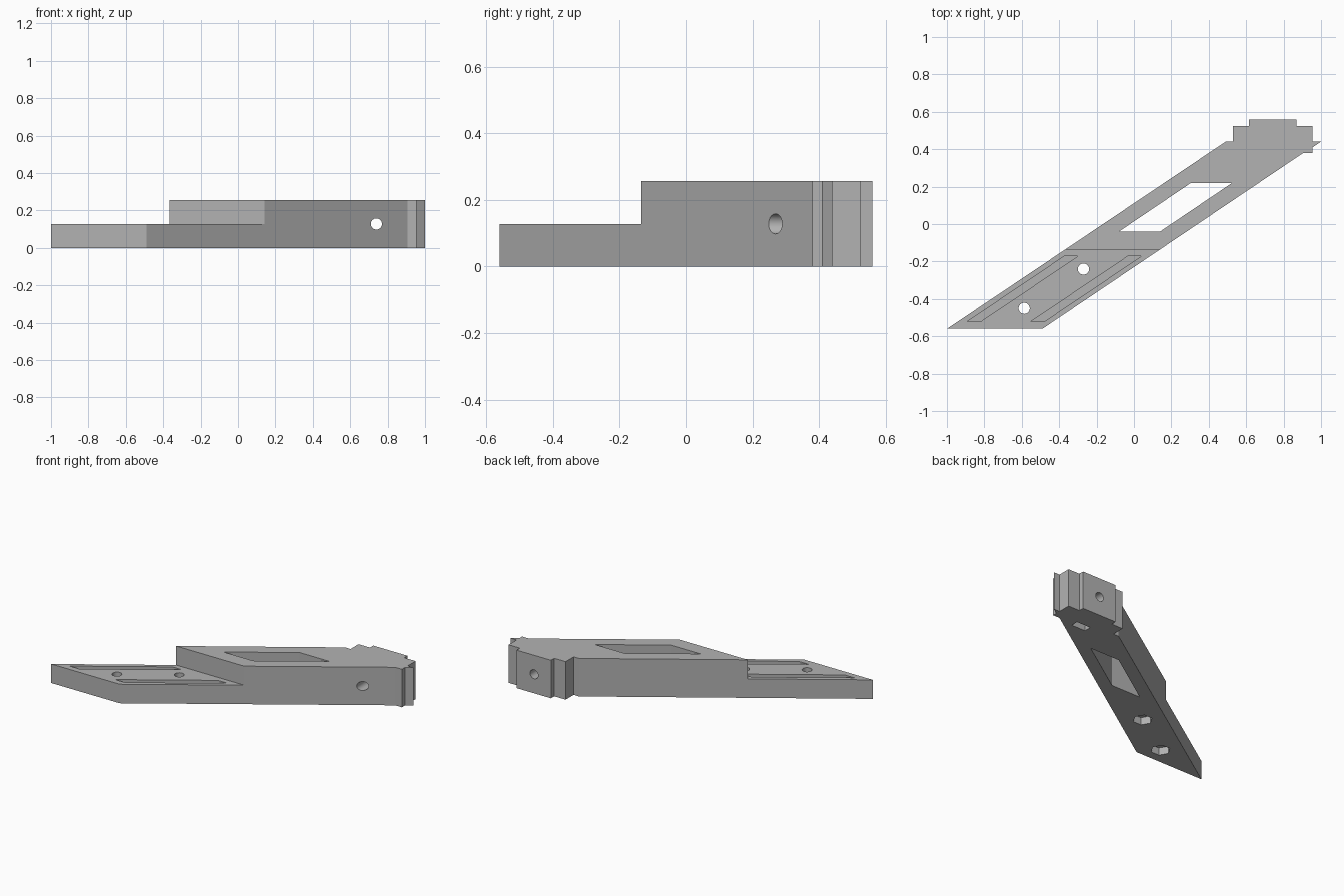
import bpy, bmesh, math
from mathutils import Matrix

if "Cube" in bpy.data.objects:
    bpy.data.objects.remove(bpy.data.objects["Cube"])

grey = bpy.data.materials.new("plain grey")
grey.use_nodes = True
colour = (0.45, 0.45, 0.45, 1)
grey.diffuse_color = colour
grey.node_tree.nodes["Principled BSDF"].inputs["Base Color"].default_value = colour


def prism(name, points, z0, z1):
    """Extrude a plan outline from z0 to z1."""
    bm = bmesh.new()
    face = bm.faces.new([bm.verts.new((x, y, z0)) for x, y in points])
    grown = bmesh.ops.extrude_face_region(bm, geom=[face])
    top = [v for v in grown["geom"] if isinstance(v, bmesh.types.BMVert)]
    bmesh.ops.translate(bm, verts=top, vec=(0, 0, z1 - z0))
    bmesh.ops.recalc_face_normals(bm, faces=bm.faces)
    mesh = bpy.data.meshes.new(name)
    bm.to_mesh(mesh)
    bm.free()
    obj = bpy.data.objects.new(name, mesh)
    bpy.context.collection.objects.link(obj)
    mesh.materials.append(grey)
    return obj


def ring(x, y, radius, sides):
    turns = [math.tau * i / sides for i in range(sides)]
    return [(x + radius * math.cos(a), y + radius * math.sin(a)) for a in turns]


def box(x0, x1, y0, y1):
    return [(x0, y0), (x1, y0), (x1, y1), (x0, y1)]


def slanted(x, width, y0, y1, run):
    """Parallelogram leaning the same way as the arm."""
    return [(x, y0), (x + width, y0), (x + width + run, y1), (x + run, y1)]


HEIGHT, STEP = 0.256, 0.128

# Slanted arm with the stepped head at its far end
arm = prism("slanted_arm", [
    (-1, -0.56), (-0.49, -0.56), (0.905, 0.38), (0.955, 0.38), (0.955, 0.41),
    (1, 0.44), (0.955, 0.44), (0.955, 0.525), (0.87, 0.525), (0.87, 0.56),
    (0.615, 0.56), (0.615, 0.525), (0.53, 0.525), (0.53, 0.44), (0.49, 0.44)],
    0, HEIGHT)

# Lowered front portion, window and two shallow grooves
cutters = [
    prism("step_cutter", box(-1.2, 0.4, -0.7, -0.135), STEP, 0.4),
    prism("window_cutter", slanted(-0.08, 0.22, -0.04, 0.22, 0.385), -0.1, 0.4),
]
for x in (-0.89, -0.55):
    cutters.append(prism("groove_cutter", slanted(x, 0.072, -0.52, -0.17, 0.52),
                         STEP - 0.03, 0.2))

# Vertical bolt holes with hexagonal nut pockets underneath
for x, y in ((-0.27, -0.24), (-0.587, -0.45)):
    cutters.append(prism("bolt_cutter", ring(x, y, 0.03, 32), -0.1, 0.3))
    cutters.append(prism("nut_cutter", ring(x, y, 0.06, 6), -0.1, 0.05))

# Horizontal bolt hole through the head, with a nut slot from below
bore = prism("bore_cutter", ring(0, 0, 0.03, 32), -0.7, 0.1)
bore.data.transform(Matrix.Translation((0.74, 0, STEP)) @ Matrix.Rotation(math.pi / 2, 4, "X"))
cutters.append(bore)
cutters.append(prism("nut_slot_cutter", box(0.688, 0.792, 0.36, 0.41), -0.1, 0.185))

for cutter in cutters:
    cutter.hide_render = True
    cut = arm.modifiers.new(cutter.name, "BOOLEAN")
    cut.operation, cut.solver, cut.object = "DIFFERENCE", "EXACT", cutter

# Apply the cuts, drop the cutters and smooth only the round holes
bpy.context.view_layer.objects.active = arm
bpy.ops.object.select_all(action="DESELECT")
arm.select_set(True)
for name in [m.name for m in arm.modifiers]:
    bpy.ops.object.modifier_apply(modifier=name)
for cutter in cutters:
    bpy.data.objects.remove(cutter)
bpy.ops.object.shade_smooth_by_angle(angle=math.radians(25))
